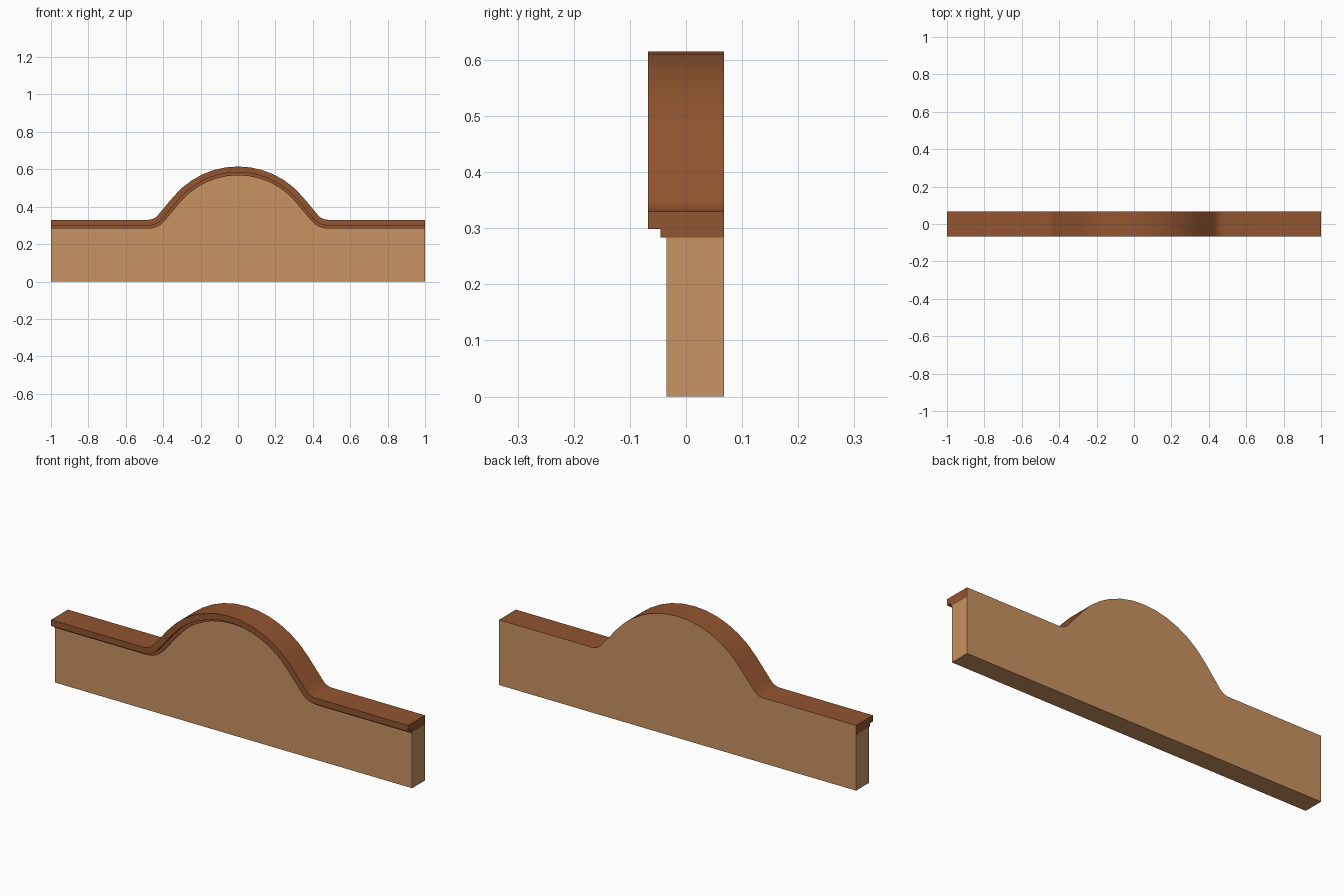
import bpy, bmesh
from math import sin, cos, tan, radians

if "Cube" in bpy.data.objects:
    bpy.data.objects.remove(bpy.data.objects["Cube"])

FLANK = radians(50)      # arch sweep each side of the crown
R, CZ, FLAT = 0.45, 0.165, 0.33
BACK = 0.0675


def material(name, color):
    m = bpy.data.materials.new(name)
    m.diffuse_color = color
    m.use_nodes = True
    m.node_tree.nodes["Principled BSDF"].inputs["Base Color"].default_value = m.diffuse_color
    return m


def profile(d):
    """Top outline (x, z) from left to right, inset by d from the outer edge."""
    r, flat, fillet = R - d, FLAT - d, 0.065 + d
    half = [(r * sin(FLANK * i / 6), CZ + r * cos(FLANK * i / 6)) for i in range(7)]
    # fillet where the flank meets the level shoulder
    corner = half[-1][0] + (half[-1][1] - flat) / tan(FLANK)
    cx, cz = corner + fillet * tan(FLANK / 2), flat + fillet
    for i in range(5):
        a = FLANK * (1 - i / 4)
        half.append((cx - fillet * sin(a), cz - fillet * cos(a)))
    half.append((1.0, flat))
    return [(-x, z) for x, z in reversed(half[1:])] + half


def finish(name, bm, mats):
    bmesh.ops.recalc_face_normals(bm, faces=bm.faces)
    me = bpy.data.meshes.new(name)
    bm.to_mesh(me)
    bm.free()
    ob = bpy.data.objects.new(name, me)
    bpy.context.collection.objects.link(ob)
    for m in mats:
        me.materials.append(m)
    bpy.context.view_layer.objects.active = ob
    ob.select_set(True)
    bpy.ops.object.shade_smooth_by_angle(angle=radians(30))
    ob.select_set(False)
    return ob


light = material("light_wood", (0.58, 0.29, 0.12, 1))
dark = material("red_wood", (0.29, 0.09, 0.03, 1))

# Headboard panel: extruded arched outline
bm = bmesh.new()
outline = [(-1, 0)] + profile(0.047) + [(1, 0)]
face = bm.faces.new([bm.verts.new((x, -0.035, z)) for x, z in outline])
ext = bmesh.ops.extrude_face_region(bm, geom=[face])
moved = [g for g in ext["geom"] if isinstance(g, bmesh.types.BMVert)]
bmesh.ops.translate(bm, verts=moved, vec=(0, BACK + 0.035, 0))
finish("panel", bm, [light])

# Stepped cap moulding swept along the outline: (inset, y) section
bm = bmesh.new()
section = [(0, -BACK), (0, BACK), (0.047, BACK),
           (0.047, -0.045), (0.031, -0.045), (0.031, -BACK)]
rails = [[bm.verts.new((x, y, z)) for x, z in profile(d)] for d, y in section]
for k in range(len(rails)):
    a, b = rails[k], rails[(k + 1) % len(rails)]
    for i in range(len(a) - 1):
        f = bm.faces.new((a[i], a[i + 1], b[i + 1], b[i]))
        f.material_index = 1 if k == 1 else 0   # back is flush panel wood
for end in (0, -1):
    bm.faces.new([rail[end] for rail in rails])
finish("cap_moulding", bm, [dark, light])
